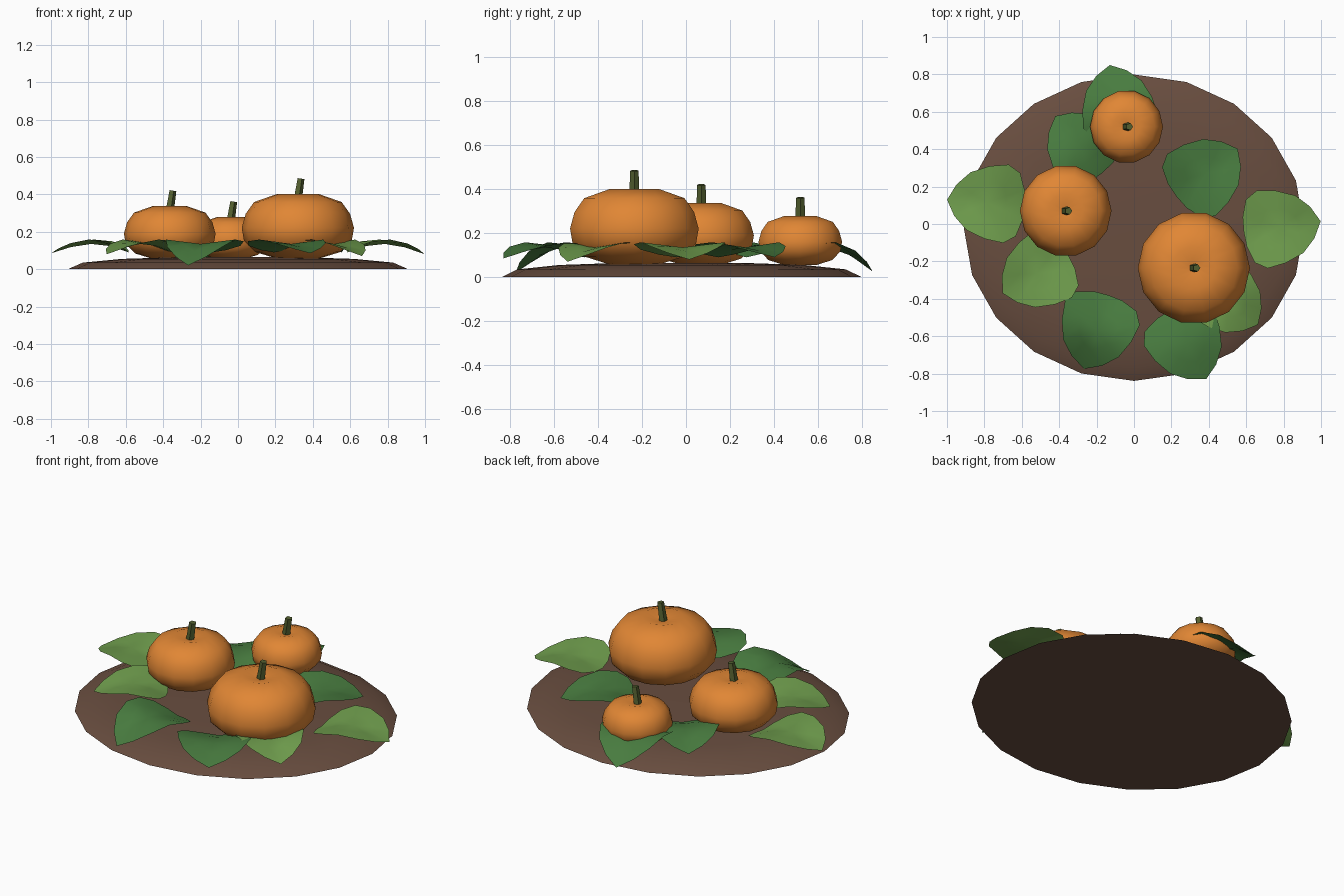
import bpy, math
from mathutils import Vector

if "Cube" in bpy.data.objects:
    bpy.data.objects.remove(bpy.data.objects["Cube"])

def material(name, rgb):
    m = bpy.data.materials.new(name)
    m.diffuse_color = (*rgb, 1)
    m.use_nodes = True
    m.node_tree.nodes["Principled BSDF"].inputs["Base Color"].default_value = m.diffuse_color
    return m

SOIL = material("soil", (0.14, 0.075, 0.05))
ORANGE = material("orange", (0.75, 0.24, 0.035))
STEM = material("stem", (0.09, 0.12, 0.03))
LIGHT = material("leaf_light", (0.16, 0.34, 0.075))
DARK = material("leaf_dark", (0.065, 0.2, 0.05))

def make(name, verts, faces, mat, angle):
    me = bpy.data.meshes.new(name)
    me.from_pydata(verts, [], faces)
    me.materials.append(mat)
    ob = bpy.data.objects.new(name, me)
    bpy.context.collection.objects.link(ob)
    bpy.ops.object.select_all(action='DESELECT')
    ob.select_set(True)
    bpy.context.view_layer.objects.active = ob
    bpy.ops.object.shade_smooth_by_angle(angle=math.radians(angle))
    return ob

def lathe(name, profile, n, centre, mat, sy=1.0, angle=60):
    """Stack rings (radius, z) bottom to top and close both ends."""
    verts, faces = [], []
    for r, z in profile:
        for i in range(n):
            a = 2 * math.pi * i / n
            verts.append(Vector((r * math.cos(a), sy * r * math.sin(a), z)) + centre)
    for k in range(len(profile) - 1):
        for i in range(n):
            j = (i + 1) % n
            faces.append((k*n + i, k*n + j, k*n + n + j, k*n + n + i))
    faces.append(tuple(reversed(range(n))))
    last = (len(profile) - 1) * n
    faces.append(tuple(range(last, last + n)))
    return make(name, verts, faces, mat, angle)

# Low oval mound of soil
lathe("soil_mound", [(0.91, 0), (0.83, 0.035), (0.62, 0.055), (0.3, 0.065)],
      20, Vector((0, -0.02, 0)), SOIL, sy=0.9)

# Pumpkins: one profile scaled by radius, with a shallow dip under each stem
PROFILE = [(0.37, 0.02), (0.76, 0.14), (0.96, 0.34), (1, 0.57), (0.93, 0.82),
           (0.78, 1.03), (0.38, 1.17), (0.1, 1.1)]
for tag, x, y, r in (("large", 0.32, -0.235, 0.30), ("medium", -0.365, 0.07, 0.245),
                     ("small", -0.04, 0.52, 0.195)):
    lathe("pumpkin_" + tag, [(a * r, b * r) for a, b in PROFILE], 14,
          Vector((x, y, 0.05)), ORANGE)
    stem = lathe("stem_" + tag, [(0.025, 0), (0.02, 0.13)], 5,
                 Vector((0, 0, 0)), STEM, angle=30)
    stem.location = (x - 0.005, y, 0.05 + 1.17 * r - 0.045)
    stem.rotation_euler = (0, math.radians(9), 0)

# Leaves: shield outline (outward, sideways), arched over and slightly folded
HALF = [(0.215, 0), (0.17, 0.085), (0.1, 0.155), (0.0, 0.195), (-0.1, 0.21),
        (-0.165, 0.17), (-0.195, 0.08), (-0.2, 0)]
OUTLINE = HALF + [(v, -u) for v, u in HALF[-2:0:-1]]

def leaf(name, x, y, heading, tip_z, mat, scale=1.0):
    n, a = len(OUTLINE), math.radians(heading)
    def point(v, u):
        z = 0.135 + 0.12 * abs(u)
        if v > 0:
            z -= (0.135 - tip_z) * (v / 0.215) ** 1.6
        else:
            z -= 0.045 * (v / 0.2) ** 2
        v, u = v * scale, u * scale
        return (x + v * math.cos(a) - u * math.sin(a),
                y + v * math.sin(a) + u * math.cos(a), z)
    verts = [point(0, 0)]
    for f in (0.5, 1.0):
        verts += [point(v * f, u * f) for v, u in OUTLINE]
    faces = []
    for i in range(n):
        j = (i + 1) % n
        faces.append((0, 1 + i, 1 + j))
        faces.append((1 + i, 1 + n + i, 1 + n + j, 1 + j))
    make(name, verts, faces, mat, 60)

LEAVES = [(-0.785, 0.115, 176, 0.085, LIGHT, 1.0), (0.785, -0.015, 8, 0.08, LIGHT, 1.0),
          (-0.2, -0.57, -108, 0.02, DARK, 1.0), (0.385, 0.27, 38, 0.09, DARK, 1.0),
          (-0.52, -0.265, -150, 0.08, LIGHT, 0.98), (0.285, -0.64, -62, 0.085, DARK, 1.0),
          (0.51, -0.41, -40, 0.07, LIGHT, 0.93), (-0.09, 0.645, 101, 0.025, DARK, 0.97),
          (-0.29, 0.42, 130, 0.08, DARK, 0.95)]
for i, args in enumerate(LEAVES, 1):
    leaf("leaf_%d" % i, *args)
